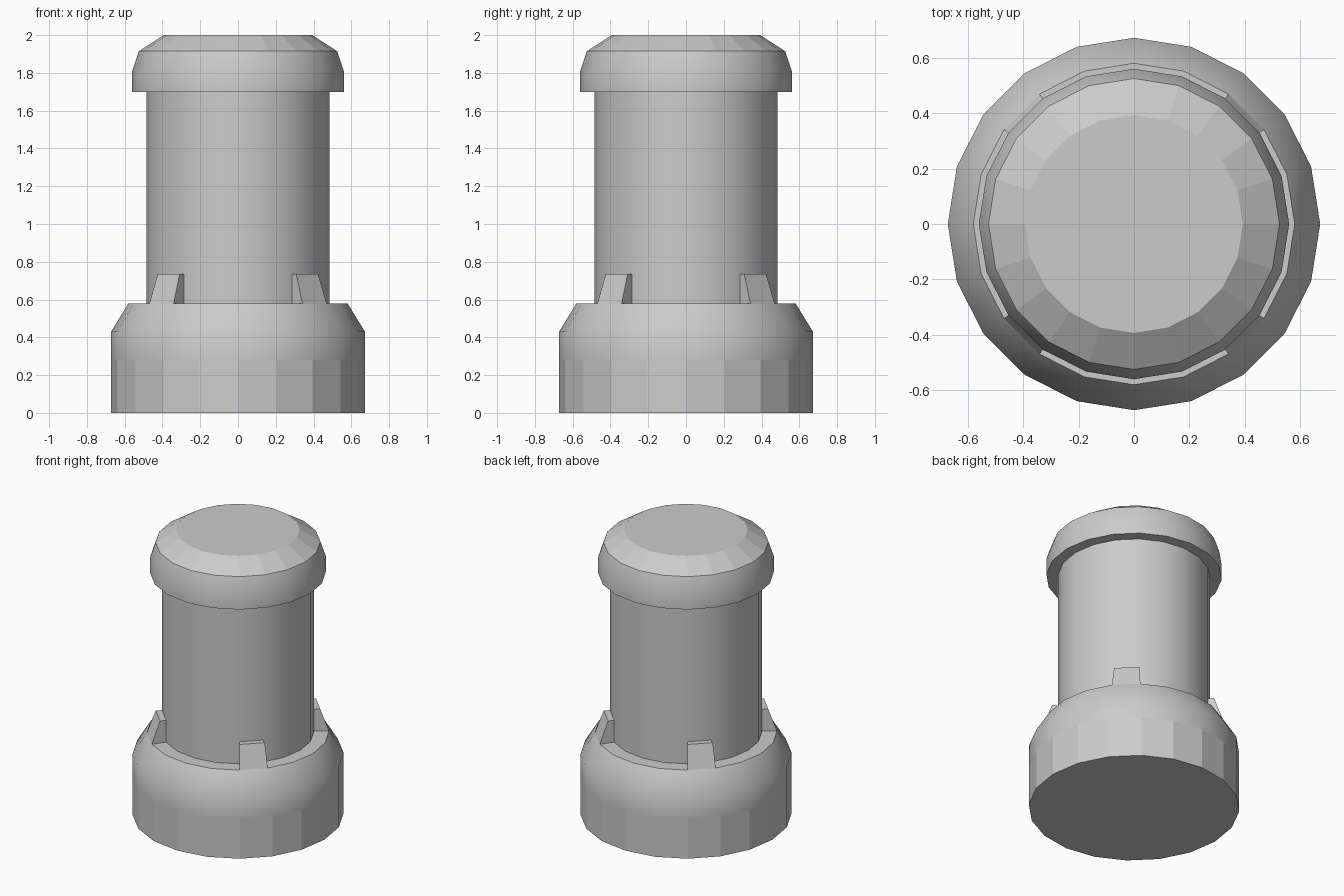
import bpy, bmesh
from math import cos, sin, radians

if "Cube" in bpy.data.objects:
    bpy.data.objects.remove(bpy.data.objects["Cube"])

SIDES = 20


def ring_point(r, deg, z):
    return (r * cos(radians(deg)), r * sin(radians(deg)), z)


def finish(name, bm):
    bmesh.ops.recalc_face_normals(bm, faces=bm.faces)
    # keep hard corners sharp, let gentle bends shade smoothly
    for e in bm.edges:
        if len(e.link_faces) == 2 and e.calc_face_angle() > radians(35):
            e.smooth = False
    mesh = bpy.data.meshes.new(name)
    bm.to_mesh(mesh)
    bm.free()
    obj = bpy.data.objects.new(name, mesh)
    bpy.context.collection.objects.link(obj)
    return obj


def lathe(name, profile, smooth):
    """Closed turned part; smooth[i] sets the shading of profile band i."""
    bm = bmesh.new()
    rings = [[bm.verts.new(ring_point(r, 360 * i / SIDES, z)) for i in range(SIDES)]
             for r, z in profile]
    for lower, upper, soft in zip(rings, rings[1:], smooth):
        for i in range(SIDES):
            j = (i + 1) % SIDES
            bm.faces.new((lower[i], lower[j], upper[j], upper[i])).smooth = soft
    bm.faces.new(rings[0])
    bm.faces.new(rings[-1])
    return finish(name, bm)


def merlon(name, start):
    """Tapered block filling one side of the ring on top of the base."""
    bm = bmesh.new()
    section = [(0.47, 0.56), (0.58, 0.58), (0.525, 0.735), (0.47, 0.735)]
    ends = [[bm.verts.new(ring_point(r, a, z)) for r, z in section]
            for a in (start, start + 360 / SIDES)]
    for i in range(4):
        j = (i + 1) % 4
        bm.faces.new((ends[0][i], ends[0][j], ends[1][j], ends[1][i]))
    for end in ends:
        bm.faces.new(end)
    return finish(name, bm)


# Base: faceted foot, soft shoulder, flat ledge
lathe("base", [(0.672, 0), (0.672, 0.28), (0.672, 0.43), (0.58, 0.58)],
      [False, True, True])

# Column
lathe("column", [(0.485, 0.56), (0.485, 1.72)], [True])

# Cap: soft rim, faceted bevel
lathe("cap", [(0.56, 1.7), (0.56, 1.81), (0.525, 1.915), (0.393, 2.0)],
      [True, True, False])

# Four blocks on the diagonals
for k in range(4):
    merlon(f"merlon_{k + 1}", 36 + 90 * k)
